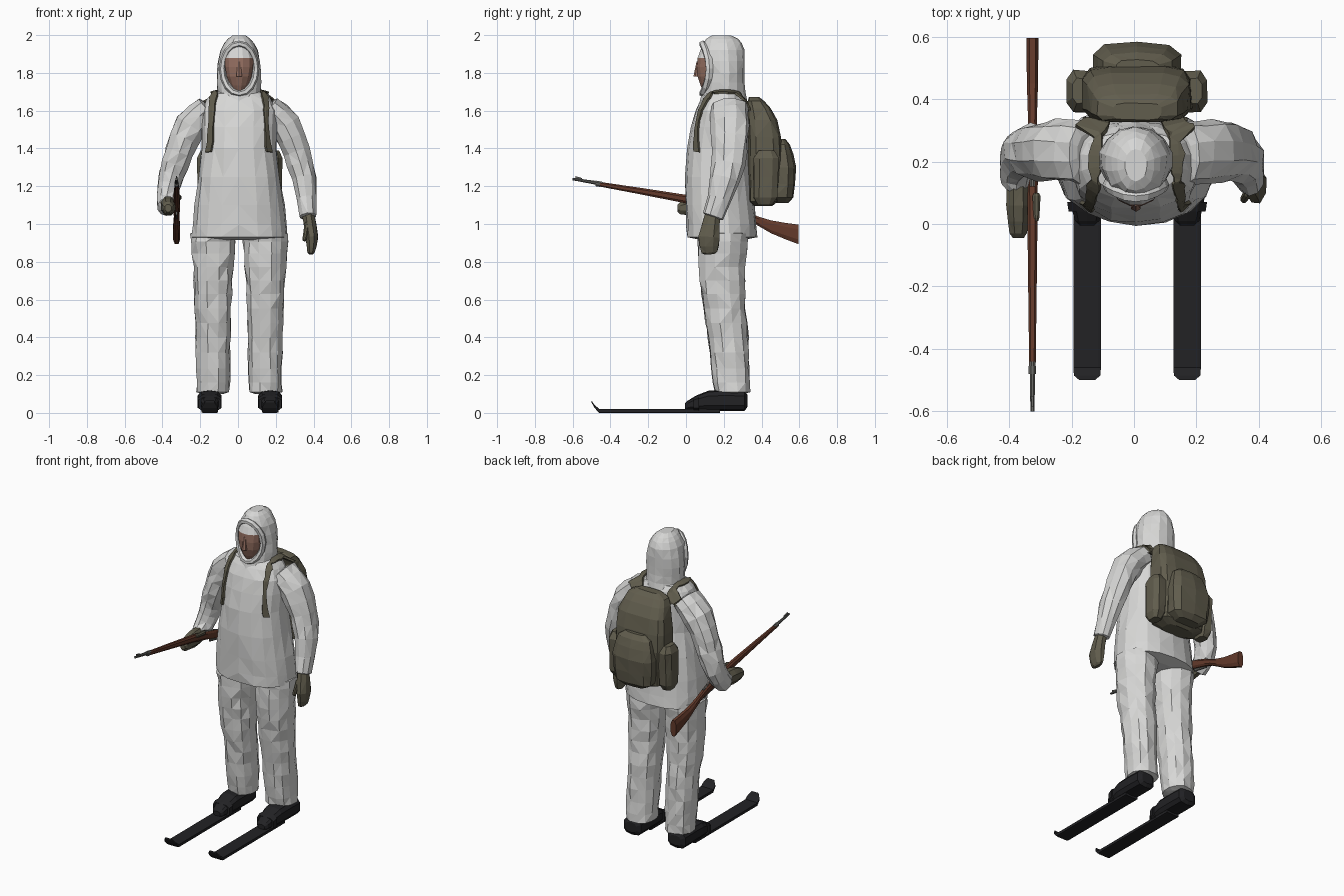
import bpy, bmesh, math, random
from mathutils import Vector
from mathutils.bvhtree import BVHTree

if "Cube" in bpy.data.objects:
    bpy.data.objects.remove(bpy.data.objects["Cube"])
random.seed(4)
X, Y, Z = Vector((1, 0, 0)), Vector((0, 1, 0)), Vector((0, 0, 1))
SIDES = (("left", 1), ("right", -1))


def material(name, red, green, blue):
    mat = bpy.data.materials.new(name)
    mat.use_nodes = True
    mat.diffuse_color = (red, green, blue, 1)
    shader = mat.node_tree.nodes["Principled BSDF"]
    shader.inputs["Base Color"].default_value = mat.diffuse_color
    shader.inputs["Roughness"].default_value = .9
    return mat


WHITE = material("snow cloth", .68, .68, .67)
OLIVE = material("olive canvas", .12, .11, .075)
BLACK = material("black leather", .016, .016, .018)
SKIN = material("skin", .3, .16, .12)
WOOD = material("walnut wood", .125, .042, .024)
METAL = material("gun metal", .13, .13, .12)


def make_object(name, bm, mat):
    bmesh.ops.recalc_face_normals(bm, faces=bm.faces)
    mesh = bpy.data.meshes.new(name)
    bm.to_mesh(mesh)
    bm.free()
    mesh.materials.append(mat)
    obj = bpy.data.objects.new(name, mesh)
    bpy.context.collection.objects.link(obj)
    return obj


def bridge(bm, lower, upper, folded=False):
    """Join two closed rings with quads, or with randomly folded triangles."""
    for k in range(len(lower)):
        quad = [lower[k - 1], lower[k], upper[k], upper[k - 1]]
        if folded:
            turn = random.randint(0, 1)
            quad = quad[turn:] + quad[:turn]
            bm.faces.new(quad[:3])
            bm.faces.new((quad[0], quad[2], quad[3]))
        else:
            bm.faces.new(quad)


def smooth_rows(rows, steps):
    """Insert rows along a smooth curve through the given ones."""
    out = []
    for i in range(len(rows) - 1):
        before, after = rows[max(i - 1, 0)], rows[min(i + 2, len(rows) - 1)]
        for k in range(steps):
            t = k / steps
            out.append([b + t / 2 * (c - a + t * (2 * a - 5 * b + 4 * c - d + t * (3 * (b - c) + d - a)))
                        for a, b, c, d in zip(before, rows[i], rows[i + 1], after)])
    return out + [list(rows[-1])]


def round_end(end, inner, amount):
    """A smaller section just beyond an end section."""
    out = (Vector(end[:3]) - Vector(inner[:3])).normalized() * amount
    return [*(Vector(end[:3]) + out), end[3] * .6, end[4] * .6]


def loft(name, mat, *rows, n=8, frame=None, power=1, jitter=0, steps=2, cap=0):
    """Skin sections (x, y, z, radius, radius); they follow the path unless framed."""
    rows = smooth_rows(rows, steps)
    if cap:
        rows = [round_end(rows[0], rows[1], cap), *rows, round_end(rows[-1], rows[-2], cap)]
    bm = bmesh.new()
    rings = []
    for i, row in enumerate(rows):
        if frame:
            u, v = frame
        else:
            ahead, behind = rows[min(i + 1, len(rows) - 1)], rows[max(i - 1, 0)]
            along = (Vector(ahead[:3]) - Vector(behind[:3])).normalized()
            u = Y.cross(along).normalized()
            v = along.cross(u)
        ring = []
        for k in range(n):
            angle = math.tau * (k + .5) / n
            a, b = (math.copysign(abs(f(angle)) ** power, f(angle)) for f in (math.cos, math.sin))
            swell = 1 + random.uniform(-jitter, jitter)
            ring.append(bm.verts.new(Vector(row[:3]) + (u * a * row[3] + v * b * row[4]) * swell))
        rings.append(ring)
    for lower, upper in zip(rings, rings[1:]):
        bridge(bm, lower, upper, folded=jitter > 0)
    bm.faces.new(rings[0])
    bm.faces.new(rings[-1])
    return make_object(name, bm, mat)


def upright(name, mat, x, *rows, **shape):
    """Level sections given as (z, y, half width, half depth)."""
    return loft(name, mat, *[(x, y, z, a, b) for z, y, a, b in rows], frame=(X, Y), **shape)


def lengthwise(name, mat, x, *rows, **shape):
    """Sections along y given as (y, z, half width, half height)."""
    return loft(name, mat, *[(x, y, z, a, b) for y, z, a, b in rows], frame=(X, Z), **shape)


# Jacket body
jacket = upright("jacket", WHITE, .006, (.93, .19, .255, .186), (1.1, .18, .24, .183),
                 (1.4, .17, .2, .165), (1.6, .19, .2, .14), (1.69, .2, .15, .1),
                 n=18, power=.88, jitter=.025, cap=.015)

# Sleeves share a shoulder; the right forearm bends forward
shoulder = [(.16, .23, 1.61, .075, .1), (.25, .235, 1.52, .085, .1), (.31, .23, 1.38, .076, .09)]
forearms = {1: [(.35, .21, 1.24, .067, .08), (.37, .145, 1.04, .045, .055)],
            -1: [(.35, .235, 1.26, .068, .08), (.375, .2, 1.15, .058, .07), (.378, .14, 1.09, .05, .06)]}
sleeves = [loft(side + "_sleeve", WHITE, *[(s * x, *rest) for x, *rest in shoulder + forearms[s]],
                n=10, jitter=.08, cap=.01) for side, s in SIDES]

# Gloves
loft("left_glove", OLIVE, (.372, .142, 1.05, .034, .042), (.39, .122, .93, .036, .06),
     (.386, .125, .85, .02, .045), jitter=.05, cap=.01)
loft("left_thumb", OLIVE, (.365, .1, 1, .014, .016), (.352, .08, .92, .012, .014), cap=.01)
lengthwise("right_glove", OLIVE, -.37, (.16, 1.1, .035, .045), (.06, 1.095, .042, .055),
           (-.03, 1.085, .03, .035), jitter=.05, cap=.015)
lengthwise("right_thumb", OLIVE, -.312, (.09, 1.14, .014, .016), (.02, 1.145, .01, .012), cap=.01)

# Trousers, boots and skis
for side, s in SIDES:
    upright(side + "_trouser_leg", WHITE, s * .138 + .006, (.11, .245, .09, .095),
            (.4, .222, .093, .108), (.7, .193, .105, .118), (.95, .195, .122, .135),
            n=12, power=.9, jitter=.065, steps=4, cap=.01)
    boot_x = s * .16 + .01
    lengthwise(side + "_boot", BLACK, boot_x, (.01, .04, .04, .025), (.12, .065, .064, .053),
               (.31, .064, .064, .054), n=10, power=.65, cap=.015)
    lengthwise(side + "_toe_strap", BLACK, boot_x, (.04, .046, .062, .038), (.07, .053, .067, .046),
               power=.6, steps=1)
    lengthwise(side + "_ski", BLACK, boot_x, (-.5, .06, .025, .005), (-.485, .035, .043, .008),
               (-.46, .011, .045, .011), (.18, .011, .045, .011), power=.25, steps=1)

# Hood
upright("hood", WHITE, .006, (1.61, .2, .125, .135), (1.7, .2, .116, .112), (1.8, .206, .119, .104),
        (1.92, .196, .1, .115), (1.98, .19, .06, .085), n=14, jitter=.025, cap=.018)

# Face, with the cloth cap above the brow
BROW = 1.88
face = upright("face", SKIN, .006, (1.7, .13, .03, .04), (1.78, .12, .068, .06),
               (BROW, .12, .078, .06), (1.95, .14, .05, .05), n=12)
face.data.materials.append(WHITE)
for polygon in face.data.polygons:
    polygon.material_index = int(polygon.center.z > BROW)
upright("nose", SKIN, .006, (1.78, .058, .018, .019), (1.86, .066, .008, .01), n=6)

# Rolled hood edge around the face
bm = bmesh.new()
loops = []
for i in range(16):
    angle = math.tau * i / 16
    a, b = math.cos(angle), math.sin(angle)
    outward = Vector((a, 0, b))
    centre = Vector((.006 + .09 * a, .125 - .035 * b * b, 1.822 + .132 * b))
    loops.append([bm.verts.new(centre + outward * .017 * math.cos(k * math.tau / 6)
                               + Y * .022 * math.sin(k * math.tau / 6)) for k in range(6)])
for i in range(len(loops)):
    bridge(bm, loops[i - 1], loops[i])
make_object("hood_rim", bm, WHITE)

# Backpack with rear pocket and side pouches
PACK_X = .01
upright("backpack", OLIVE, PACK_X, (1.12, .41, .16, .08), (1.35, .42, .178, .093),
        (1.55, .405, .165, .08), (1.65, .37, .13, .045), n=12, power=.5, jitter=.025, cap=.025)
upright("rear_pocket", OLIVE, PACK_X, (1.14, .5, .13, .07), (1.3, .5, .142, .083),
        (1.42, .495, .115, .055), n=10, power=.6, jitter=.03, cap=.03)
for side, s in SIDES:
    upright(side + "_side_pouch", OLIVE, PACK_X + s * .178, (1.14, .42, .048, .065),
            (1.35, .425, .05, .07), power=.7, jitter=.04, cap=.04)

# Shoulder straps laid on the jacket along an arc from back to front
cloth = bmesh.new()
for part in (jacket, *sleeves):
    cloth.from_mesh(part.data)
surface = BVHTree.FromBMesh(cloth)
for side, s in SIDES:
    bm = bmesh.new()
    rows = []
    for i in range(30):
        t = i / 29
        angle = math.radians(20 + 185 * t)
        y, z = .2 + .19 * math.cos(angle), 1.5 + .27 * math.sin(angle)
        row = []
        for offset in (-.028, 0, .028):
            hit, normal, *_ = surface.find_nearest(Vector((s * (.13 + .06 * t + offset) + .006, y, z)))
            row.append(bm.verts.new(hit + normal * .007))
        rows.append(row)
    for near, far in zip(rows, rows[1:]):
        for k in range(2):
            bm.faces.new((near[k], near[k + 1], far[k + 1], far[k]))
    strap = make_object(side + "_shoulder_strap", bm, OLIVE)
    solid = strap.modifiers.new("thickness", "SOLIDIFY")
    solid.thickness, solid.offset = .012, 0
cloth.free()

# Rifle
GUN_X = -.325
lengthwise("rifle_stock", WOOD, GUN_X, (.595, .945, .02, .055), (.45, .985, .019, .036),
           (.33, 1.04, .015, .021), (.22, 1.08, .018, .028), (0, 1.132, .017, .024),
           (-.46, 1.211, .011, .013), power=.75)
lengthwise("rifle_barrel", METAL, GUN_X, (-.44, 1.212, .01, .012), (-.6, 1.238, .007, .007))
lengthwise("front_sight", METAL, GUN_X, (-.585, 1.245, .004, .012), (-.55, 1.232, .006, .016), n=4)
lengthwise("barrel_band", METAL, GUN_X, (-.48, 1.215, .013, .016), (-.455, 1.211, .013, .016))
lengthwise("rifle_bolt", METAL, GUN_X, (.29, 1.078, .008, .008), (.12, 1.13, .009, .01))
lengthwise("trigger_guard", METAL, GUN_X, (.28, 1.03, .005, .006), (.17, 1.058, .006, .012), n=6)
